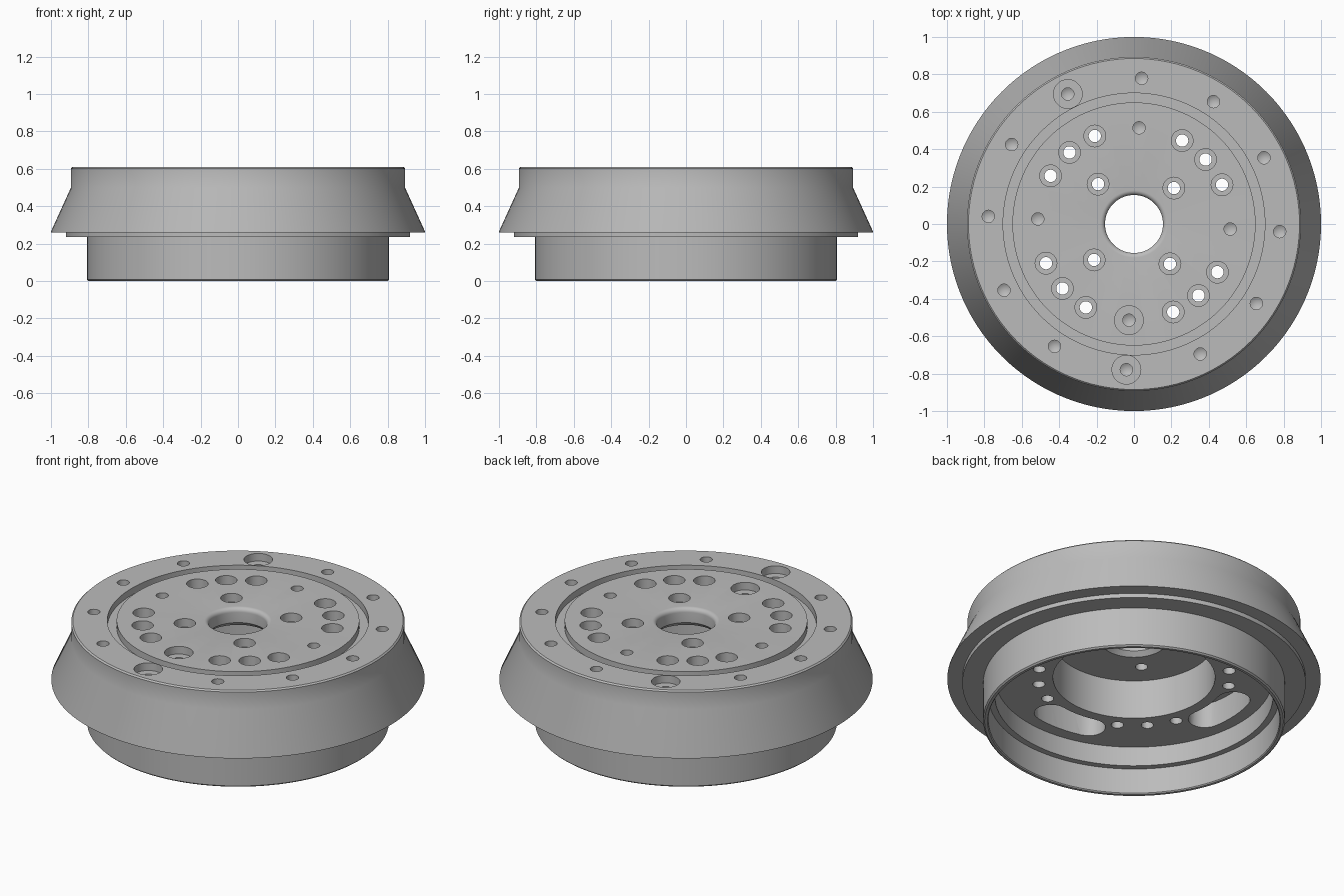
import bpy, bmesh
from math import sin, cos, pi, radians

if "Cube" in bpy.data.objects:
    bpy.data.objects.remove(bpy.data.objects["Cube"], do_unlink=True)

TOP = 0.61        # height of the top deck
FLOOR = 0.27      # underside of the web
TWIST = -3        # angular offset of the hole pattern

steel = bpy.data.materials.new("machined grey steel")
steel.use_nodes = True
grey = (0.5, 0.5, 0.5, 1)
steel.diffuse_color = grey
steel.node_tree.nodes["Principled BSDF"].inputs["Base Color"].default_value = grey


def lathe(bm, profile, steps, centre=(0, 0), closed=False):
    """Spin a radius/height profile around a vertical axis."""
    x, y = centre
    verts = [bm.verts.new((x + r, y, z)) for r, z in profile]
    pairs = list(zip(verts, verts[1:]))
    if closed:
        pairs.append((verts[-1], verts[0]))
    edges = [bm.edges.new(p) for p in pairs]
    bmesh.ops.spin(bm, geom=verts + edges, cent=(x, y, 0), axis=(0, 0, 1),
                   angle=2 * pi, steps=steps, use_merge=False)


def finish(bm, name):
    bmesh.ops.remove_doubles(bm, verts=bm.verts, dist=0.0001)
    bmesh.ops.recalc_face_normals(bm, faces=bm.faces)
    mesh = bpy.data.meshes.new(name)
    bm.to_mesh(mesh)
    bm.free()
    obj = bpy.data.objects.new(name, mesh)
    bpy.context.collection.objects.link(obj)
    mesh.materials.append(steel)
    return obj


def polar(radius, degrees):
    a = radians(degrees + TWIST)
    return radius * cos(a), radius * sin(a)


# Body: bore with rounded lip, grooved deck, flared rim, lower skirt, stepped cavity
lip = [(0.18 - 0.025 * sin(a), TOP - 0.025 + 0.025 * cos(a))
       for a in (i * pi / 12 for i in range(6, -1, -1))]
body_profile = lip + [
    (0.65, TOP), (0.65, 0.57), (0.70, 0.57), (0.70, TOP),
    (0.885, TOP), (0.893, 0.602), (0.893, 0.50), (1.0, 0.265), (1.0, 0.26),
    (0.92, 0.26), (0.92, 0.235), (0.808, 0.235), (0.808, 0.008), (0.80, 0),
    (0.785, 0), (0.78, 0.006), (0.78, 0.155), (0.745, 0.155), (0.745, FLOOR),
    (0.434, FLOOR), (0.434, 0.50), (0.18, 0.50), (0.155, 0.525),
]
bm = bmesh.new()
lathe(bm, body_profile, 120, closed=True)
body = finish(bm, "wheel_body")

# Cutters: drilled holes, counterbores and underside pockets
bm = bmesh.new()
OVER = TOP + 0.05


def drill(place, bore=0, depth=0, blind=True, bottom=0.2, pilot=0.033):
    profile = [(0, OVER)]
    if bore:
        profile += [(bore, OVER), (bore, TOP - depth), (pilot, TOP - depth)]
    else:
        profile += [(pilot, OVER)]
    if blind:
        profile += [(pilot, TOP - depth - 0.07), (0, TOP - depth - 0.09)]
    else:
        profile += [(pilot, bottom), (0, bottom)]
    lathe(bm, profile, 28, place)


# Outer ring of blind holes, two of them counterbored
for k in range(12):
    if k in (4, 9):
        drill(polar(0.78, 30 * k), 0.077, 0.045)
    else:
        drill(polar(0.78, 30 * k))

for k in range(4):
    turn = 90 * k
    # Inner blind holes, the front one counterbored
    if k == 3:
        drill(polar(0.515, turn), 0.077, 0.045)
    else:
        drill(polar(0.515, turn))
    # Through bolts around the bore
    drill(polar(0.287, turn + 45), 0.058, 0.05, blind=False, bottom=0.4)
    # Deep counterbored triplets
    for side in (-18, 0, 18):
        drill(polar(0.515, turn + 45 + side), 0.058, 0.12, blind=False)
    # Curved pocket in the underside
    outline = []
    for s in (1, -1):
        outline += [polar(0.585 + s * 0.09, turn + s * a) for a in range(-12, 13, 4)]
        cx, cy = polar(0.585, turn + s * 12.5)
        for i in range(1, 10):
            a = radians(turn + TWIST + s * 12.5 + (0 if s > 0 else 180) + 18 * i)
            outline.append((cx + 0.09 * cos(a), cy + 0.09 * sin(a)))
    base = bm.faces.new([bm.verts.new((x, y, 0.2)) for x, y in outline])
    raised = bmesh.ops.extrude_face_region(bm, geom=[base])["geom"]
    bmesh.ops.translate(bm, vec=(0, 0, 0.22),
                        verts=[v for v in raised if isinstance(v, bmesh.types.BMVert)])
cutter = finish(bm, "hole_cutter")
cutter.hide_render = True

# Cut, then shade smoothly with crisp machined edges
cut = body.modifiers.new("holes", "BOOLEAN")
cut.operation = "DIFFERENCE"
cut.solver = "EXACT"
cut.object = cutter
bpy.ops.object.select_all(action="DESELECT")
body.select_set(True)
bpy.context.view_layer.objects.active = body
bpy.ops.object.modifier_apply(modifier=cut.name)
bpy.data.objects.remove(cutter, do_unlink=True)
bpy.ops.object.shade_smooth_by_angle(angle=radians(30))
